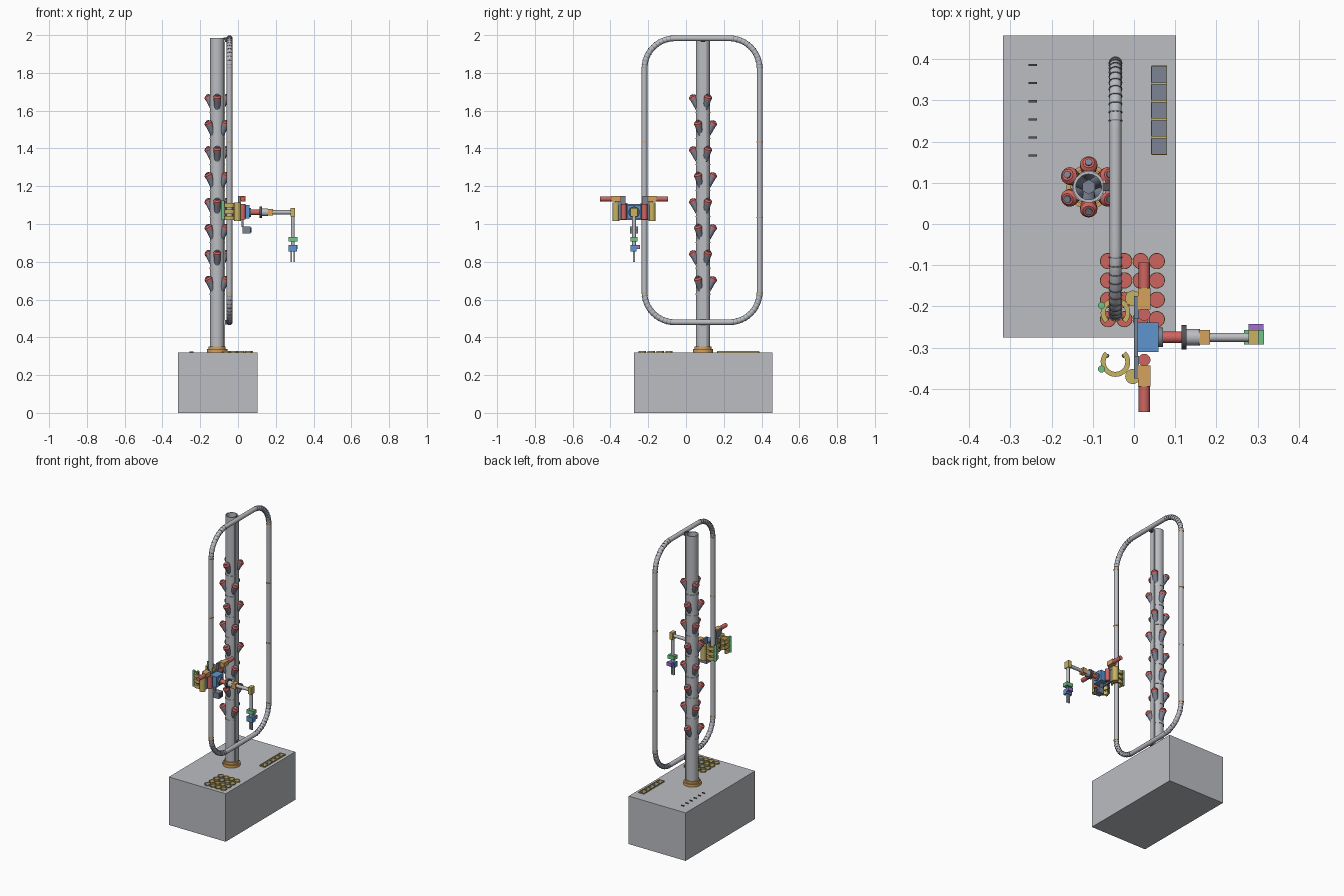
import bpy, bmesh, math
from mathutils import Vector, Matrix

if "Cube" in bpy.data.objects:
    bpy.data.objects.remove(bpy.data.objects["Cube"])


def material(name, rgb):
    m = bpy.data.materials.new(name)
    m.use_nodes = True
    m.diffuse_color = (*rgb, 1)
    m.node_tree.nodes["Principled BSDF"].inputs["Base Color"].default_value = (*rgb, 1)
    return m


GREY = material("light grey", (0.5, 0.51, 0.54))
SLATE = material("slate", (0.2, 0.23, 0.3))
DARK = material("dark grey", (0.09, 0.09, 0.1))
RED = material("red", (0.62, 0.13, 0.12))
ORANGE = material("orange", (0.66, 0.36, 0.11))
YELLOW = material("yellow", (0.58, 0.45, 0.12))
GREEN = material("green", (0.16, 0.55, 0.25))
BLUE = material("blue", (0.11, 0.3, 0.62))
PURPLE = material("purple", (0.35, 0.16, 0.65))


def finish(name, bm, mat, smooth=True):
    bmesh.ops.recalc_face_normals(bm, faces=bm.faces)
    me = bpy.data.meshes.new(name)
    bm.to_mesh(me)
    bm.free()
    me.materials.append(mat)
    ob = bpy.data.objects.new(name, me)
    bpy.context.collection.objects.link(ob)
    if smooth:
        bpy.ops.object.select_all(action='DESELECT')
        ob.select_set(True)
        bpy.context.view_layer.objects.active = ob
        bpy.ops.object.shade_smooth_by_angle(angle=0.7)
    return ob


def box(name, lo, hi, mat):
    bm = bmesh.new()
    lo, hi = Vector(lo), Vector(hi)
    bmesh.ops.create_cube(bm, size=1, matrix=Matrix.Translation((lo + hi) / 2)
                          @ Matrix.Diagonal((*(hi - lo), 1)))
    return finish(name, bm, mat, False)


def add_rod(bm, a, b, r, n=20, r2=None):
    a, b = Vector(a), Vector(b)
    d = b - a
    rot = d.to_track_quat('Z', 'Y').to_matrix().to_4x4()
    bmesh.ops.create_cone(bm, cap_ends=True, segments=n, radius1=r,
                          radius2=r if r2 is None else r2, depth=d.length,
                          matrix=Matrix.Translation((a + b) / 2) @ rot)


def rod(name, a, b, r, mat, n=20):
    bm = bmesh.new()
    add_rod(bm, a, b, r, n)
    return finish(name, bm, mat)


def add_arc(bm, c, r_in, r_out, z0, z1, a0=0, a1=360, n=24):
    """Ring, or C-shape when the sweep is below a full turn."""
    full = a1 - a0 >= 360
    rows = []
    for i in range(n if full else n + 1):
        a = math.radians(a0 + (a1 - a0) * i / n)
        rows.append([bm.verts.new((c[0] + r * math.cos(a), c[1] + r * math.sin(a), z))
                     for r, z in ((r_in, z0), (r_out, z0), (r_out, z1), (r_in, z1))])
    for i in range(n):
        p, q = rows[i], rows[(i + 1) % len(rows)]
        for k in range(4):
            j = (k + 1) % 4
            bm.faces.new((p[k], p[j], q[j], q[k]))
    if not full:
        bm.faces.new(rows[0])
        bm.faces.new(rows[-1][::-1])


# Base cabinet with recessed cups and trays
TOP = 0.32
base = box("base_cabinet", (-0.318, -0.275, 0), (0.102, 0.458, TOP), GREY)
cups = [(-0.063 + 0.0395 * i, -0.231 + 0.047 * j) for i in range(4) for j in range(4)]
trays = [0.189 + 0.0435 * j for j in range(5)]
cut, fill, rims = bmesh.new(), bmesh.new(), bmesh.new()
for x, y in cups:
    add_rod(cut, (x, y, TOP - 0.05), (x, y, TOP + 0.05), 0.0185)
    add_rod(fill, (x, y, TOP - 0.051), (x, y, TOP - 0.045), 0.0184)
    add_arc(rims, (x, y), 0.0178, 0.0197, TOP - 0.004, TOP + 0.007)
for y in trays:
    bmesh.ops.create_cube(cut, size=1, matrix=Matrix.Translation((0.061, y, TOP))
                          @ Matrix.Diagonal((0.035, 0.038, 0.06, 1)))
    box("tray_floor", (0.0437, y - 0.019, TOP - 0.031), (0.0783, y + 0.019, TOP - 0.026), SLATE)
    for s in (-1, 1):
        box("tray_divider", (0.042, y + s * 0.0205 - 0.0015, TOP - 0.001),
            (0.08, y + s * 0.0205 + 0.0015, TOP + 0.007), YELLOW)
        x = 0.061 + s * 0.0185
        box("tray_side", (x - 0.0012, y - 0.02, TOP - 0.001),
            (x + 0.0012, y + 0.02, TOP + 0.007), YELLOW)
finish("cup_contents", fill, RED)
finish("cup_rims", rims, YELLOW)
cutter = finish("recess_cutter", cut, GREY, False)
cutter.hide_render = True
mod = base.modifiers.new("recesses", 'BOOLEAN')
mod.object, mod.operation, mod.solver = cutter, 'DIFFERENCE', 'EXACT'
bpy.context.view_layer.objects.active = base
bpy.ops.object.modifier_apply(modifier=mod.name)
bpy.data.objects.remove(cutter)
for i in range(6):
    y = 0.166 + 0.044 * i
    box("vent_slot", (-0.256, y - 0.0025, TOP - 0.001), (-0.236, y + 0.0025, TOP + 0.005), DARK)

# Hollow column with flange, side rail and inner core
CX, CY = -0.11, 0.09
bm = bmesh.new()
add_arc(bm, (CX, CY), 0.031, 0.038, TOP, 1.985, n=32)
finish("column", bm, GREY)
rod("column_flange", (CX, CY, TOP), (CX, CY, 0.338), 0.054, ORANGE, 24)
rod("column_flange_collar", (CX, CY, 0.338), (CX, CY, 0.352), 0.045, ORANGE, 24)
rod("column_core", (CX, CY, TOP), (CX, CY, 1.93), 0.018, SLATE, 6)
box("column_rail", (CX + 0.03, CY - 0.017, 0.352), (CX + 0.041, CY + 0.017, 1.975), GREY)
for z in (0.48, 1.975):
    box("loop_bracket", (-0.077, CY - 0.01, z - 0.012), (-0.053, CY + 0.01, z + 0.012), DARK)

# Tilted planting pods, three per level, alternating
seams, bodies, caps, hearts = (bmesh.new() for _ in range(4))
for level in range(8):
    z = 0.7 + 0.1375 * level
    add_arc(seams, (CX, CY), 0.036, 0.0405, z - 0.075, z - 0.069)
    for k in range(3):
        a = math.radians(90 + 120 * k + 60 * (level % 2))
        d = Vector((math.cos(a), math.sin(a), 0))
        axis = (d * 0.5 + Vector((0, 0, 1))).normalized()
        mouth = Vector((CX, CY, z)) + d * 0.05
        add_rod(bodies, mouth - axis * 0.08, mouth, 0.014, 16, 0.019)
        add_rod(caps, mouth, mouth + axis * 0.012, 0.021, 16)
        add_rod(caps, mouth + axis * 0.012, mouth + axis * 0.02, 0.021, 16, 0.014)
        add_rod(hearts, mouth + axis * 0.019, mouth + axis * 0.024, 0.009, 12)
finish("column_seams", seams, GREY)
finish("pod_bodies", bodies, SLATE)
finish("pod_caps", caps, RED)
finish("pod_centres", hearts, SLATE)

# Rounded loop track, with ribs on the bends and coloured couplings
LX, Y0, Y1, Z0, Z1, R = -0.045, -0.22, 0.39, 0.48, 1.983, 0.16
path, ribs = [], bmesh.new()
for cy, cz, start in ((Y1 - R, Z1 - R, 0), (Y0 + R, Z1 - R, 90),
                      (Y0 + R, Z0 + R, 180), (Y1 - R, Z0 + R, 270)):
    for i in range(13):
        a = math.radians(start + 7.5 * i)
        p = Vector((LX, cy + R * math.cos(a), cz + R * math.sin(a)))
        t = Vector((0, -math.sin(a), math.cos(a)))
        path.append(p)
        if 0 < i < 12:
            add_rod(ribs, p - t * 0.0015, p + t * 0.0015, 0.0165, 16)
finish("loop_ribs", ribs, SLATE)
curve = bpy.data.curves.new("loop_track", 'CURVE')
curve.dimensions = '3D'
curve.bevel_depth, curve.bevel_resolution = 0.015, 4
spline = curve.splines.new('POLY')
spline.points.add(len(path) - 1)
for pt, p in zip(spline.points, path):
    pt.co = (*p, 1)
spline.use_cyclic_u = True
curve.materials.append(GREY)
bpy.context.collection.objects.link(bpy.data.objects.new("loop_track", curve))
for y in (Y0, Y1):
    for z in (0.635, 1.035, 1.435, 1.828):
        rod("loop_coupling", (LX, y, z - 0.003), (LX, y, z + 0.003), 0.0168, ORANGE)

# Climbing carriage: frame, drive box and sensor
CYR = -0.275
box("carriage_plate", (0, CYR - 0.09, 1.02), (0.01, CYR + 0.09, 1.105), SLATE)
box("drive_box", (0.01, CYR - 0.036, 1.03), (0.06, CYR + 0.036, 1.1), BLUE)
rod("drive_hub", (0.06, CYR, 1.062), (0.07, CYR, 1.062), 0.024, SLATE)
box("sensor_stem", (0.018, CYR - 0.008, 0.985), (0.03, CYR + 0.008, 1.03), SLATE)
box("sensor_body", (0.025, CYR - 0.022, 0.95), (0.066, CYR + 0.022, 0.988), SLATE)
rod("sensor_lens", (0.066, CYR, 0.969), (0.072, CYR, 0.969), 0.013, DARK)

# Mirrored grippers and motors
for s in (-1, 1):
    def Y(v):
        return CYR + s * v
    box("carriage_ear", (0, min(Y(0.045), Y(0.1)), 1.1), (0.012, max(Y(0.045), Y(0.1)), 1.147), SLATE)
    rod("lift_motor", (0.025, Y(0.055), 1.025), (0.025, Y(0.055), 1.105), 0.015, RED)
    box("gearbox", (0.01, min(Y(0.068), Y(0.12)), 1.118), (0.04, max(Y(0.068), Y(0.12)), 1.148), ORANGE)
    rod("side_motor", (0.025, Y(0.12), 1.133), (0.025, Y(0.181), 1.133), 0.0135, RED)
    rod("claw_pivot", (-0.003, Y(0.095), 1.015), (-0.003, Y(0.095), 1.113), 0.0185, YELLOW)
    claw = bmesh.new()
    mid = 90 * s
    for z in (1.02, 1.054, 1.088):
        add_arc(claw, (LX, Y(0.06)), 0.024, 0.036, z, z + 0.022, mid - 135, mid + 135, 20)
    finish("claw", claw, YELLOW)
    for x in (-0.02, 0.02):
        rod("claw_roller", (LX + x, Y(0.045), 1.025), (LX + x, Y(0.045), 1.105), 0.005, DARK, 12)
    rod("claw_pin", (-0.079, Y(0.077), 1.02), (-0.079, Y(0.077), 1.125), 0.0085, GREEN, 16)

# Reaching arm
AZ = 1.062
for name, x0, x1, r, mat in (("arm_motor", 0.068, 0.115, 0.014, RED),
                             ("arm_disc", 0.115, 0.128, 0.03, DARK),
                             ("arm_sleeve", 0.128, 0.16, 0.02, GREY),
                             ("arm_beam", 0.18, 0.28, 0.011, GREY)):
    rod(name, (x0, CYR, AZ), (x1, CYR, AZ), r, mat)
box("arm_joint", (0.158, CYR - 0.018, AZ - 0.018), (0.185, CYR + 0.018, AZ + 0.018), ORANGE)
box("elbow", (0.278, CYR - 0.018, 1.04), (0.302, CYR + 0.018, 1.086), YELLOW)

# Wrist and tool
WX = 0.29
rod("forearm", (WX, CYR, 0.93), (WX, CYR, 1.045), 0.01, GREY)
box("wrist", (0.267, CYR - 0.018, 0.908), (0.315, CYR + 0.018, 0.932), GREEN)
rod("wrist_shaft", (WX, CYR, 0.885), (WX, CYR, 0.91), 0.01, GREY)
box("tool_head", (0.268, CYR - 0.018, 0.855), (0.312, CYR + 0.012, 0.888), BLUE)
box("tool_camera", (0.278, CYR + 0.012, 0.867), (0.314, CYR + 0.032, 0.89), PURPLE)
for s in (-1, 1):
    box("tool_finger", (WX + s * 0.007 - 0.004, CYR - 0.005, 0.8),
        (WX + s * 0.007 + 0.004, CYR + 0.005, 0.855), GREY)
